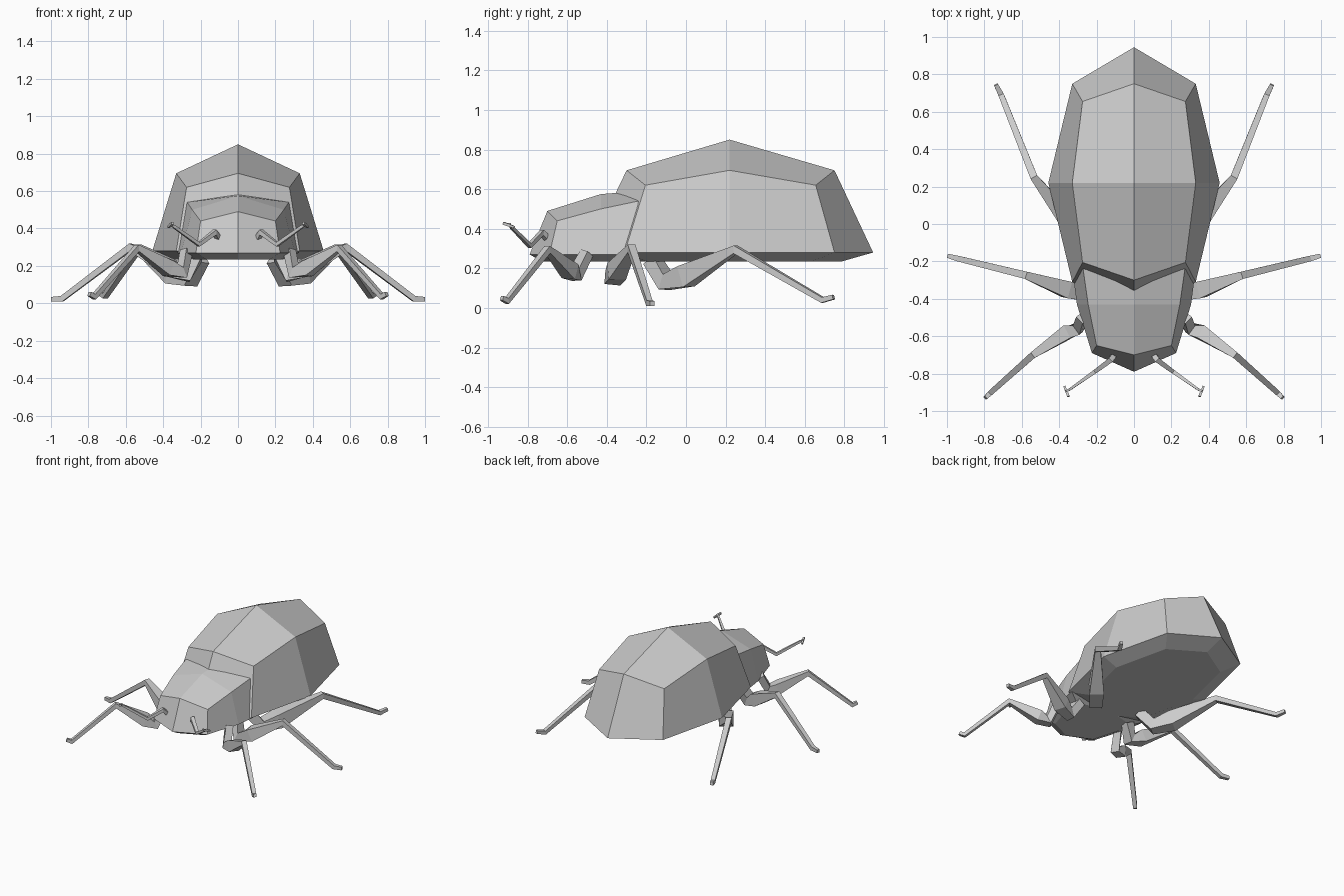
import bpy, bmesh
from mathutils import Vector

if "Cube" in bpy.data.objects:
    bpy.data.objects.remove(bpy.data.objects["Cube"])

grey = bpy.data.materials.new("beetle grey")
grey.diffuse_color = (0.6, 0.6, 0.6, 1)
grey.use_nodes = True
grey.node_tree.nodes["Principled BSDF"].inputs["Base Color"].default_value = grey.diffuse_color


def finish(bm, name):
    bmesh.ops.remove_doubles(bm, verts=bm.verts, dist=0.0005)
    bmesh.ops.recalc_face_normals(bm, faces=bm.faces)
    me = bpy.data.meshes.new(name)
    bm.to_mesh(me)
    bm.free()
    me.materials.append(grey)
    ob = bpy.data.objects.new(name, me)
    bpy.context.collection.objects.link(ob)
    return ob


def shell(name, stations, front, back, belly_z):
    """Faceted body: each station is ridge, shoulder, rim; mirrored over x."""
    bm = bmesh.new()
    cy = (front[1] + back[1]) / 2
    for s in (1, -1):
        V = lambda p: bm.verts.new((p[0] * s, p[1], p[2]))
        rows = [[V(p) for p in st] for st in stations]
        f, b = V(front), V(back)
        for r, q in zip(rows, rows[1:]):
            for i in range(2):
                bm.faces.new((r[i], r[i + 1], q[i + 1], q[i]))
        bm.faces.new((*rows[0], f))
        bm.faces.new((*rows[-1], b))
        # shallow belly
        rim = [f] + [r[2] for r in rows] + [b]
        inner = [V((v.co.x * s * 0.75, cy + (v.co.y - cy) * 0.78, belly_z)) for v in rim]
        for i in range(len(rim) - 1):
            bm.faces.new((rim[i], rim[i + 1], inner[i + 1], inner[i]))
        bm.faces.new(inner)
    return finish(bm, name)


def limb(name, path, s):
    """Square-section limb; path points are x, y, z, half width, half height."""
    bm = bmesh.new()
    pts = [Vector((p[0] * s, p[1], p[2])) for p in path]
    rings = []
    for i, p in enumerate(path):
        a = (pts[i] - pts[i - 1]).normalized() if i else Vector()
        b = (pts[i + 1] - pts[i]).normalized() if i < len(pts) - 1 else Vector()
        t = (a + b).normalized()
        plane = pts[-1] - pts[0]
        side = Vector((plane.y, -plane.x, 0)).normalized()
        side = (side - t * side.dot(t)).normalized()
        up = t.cross(side)
        rings.append([bm.verts.new(pts[i] + side * u * p[3] + up * v * p[4])
                      for u, v in ((1, 1), (-1, 1), (-1, -1), (1, -1))])
    for r, q in zip(rings, rings[1:]):
        for i in range(4):
            j = (i + 1) % 4
            bm.faces.new((r[i], r[j], q[j], q[i]))
    bm.faces.new(rings[0])
    bm.faces.new(rings[-1])
    return finish(bm, name)


# wing case
shell("wing_case",
      [[(0, -.30, .695), (.275, -.205, .62), (.33, -.31, .28)],
       [(0, .22, .85), (.33, .22, .695), (.458, .22, .28)],
       [(0, .75, .695), (.275, .655, .62), (.33, .75, .28)]],
      (0, -.50, .28), (0, .945, .28), .235)

# head and thorax
shell("head_and_thorax",
      [[(0, -.70, .49), (.20, -.65, .44), (.225, -.69, .27)],
       [(0, -.43, .575), (.245, -.43, .50), (.305, -.43, .27)],
       [(0, -.30, .585), (.272, -.24, .54), (.325, -.28, .27)]],
      (0, -.79, .27), (0, -.20, .27), .235)

# legs: hip, bulging thigh, knee, shin, foot
legs = {
    "front_leg": [(.275, -.50, .28, .025, .025), (.30, -.56, .165, .03, .03),
                  (.37, -.585, .185, .038, .04), (.54, -.70, .295, .018, .018),
                  (.77, -.905, .035, .014, .014), (.795, -.93, .05, .010, .012)],
    "middle_leg": [(.22, -.33, .25, .035, .03), (.27, -.37, .15, .04, .035),
                   (.36, -.35, .185, .045, .045), (.575, -.275, .30, .02, .02),
                   (.94, -.185, .025, .015, .015), (.997, -.17, .022, .011, .012)],
    "back_leg": [(.20, -.17, .24, .04, .035), (.26, -.10, .13, .045, .04),
                 (.34, .0, .16, .05, .055), (.535, .25, .295, .02, .02),
                 (.71, .69, .04, .015, .014), (.738, .745, .055, .011, .012)],
}
# feelers with forked tips
feeler = [(.10, -.69, .34, .014, .014), (.125, -.728, .38, .014, .014),
          (.21, -.79, .315, .011, .011), (.345, -.885, .412, .006, .008)]
prongs = [[(.335, -.88, .405, .006, .006), (.365, -.895, .425, .006, .006)],
          [(.372, -.868, .408, .006, .006), (.350, -.922, .428, .007, .007)]]

for s, word in ((1, "right"), (-1, "left")):
    for name, path in legs.items():
        limb(f"{word}_{name}", path, s)
    limb(f"{word}_feeler", feeler, s)
    for p in prongs:
        limb(f"{word}_feeler_prong", p, s)
